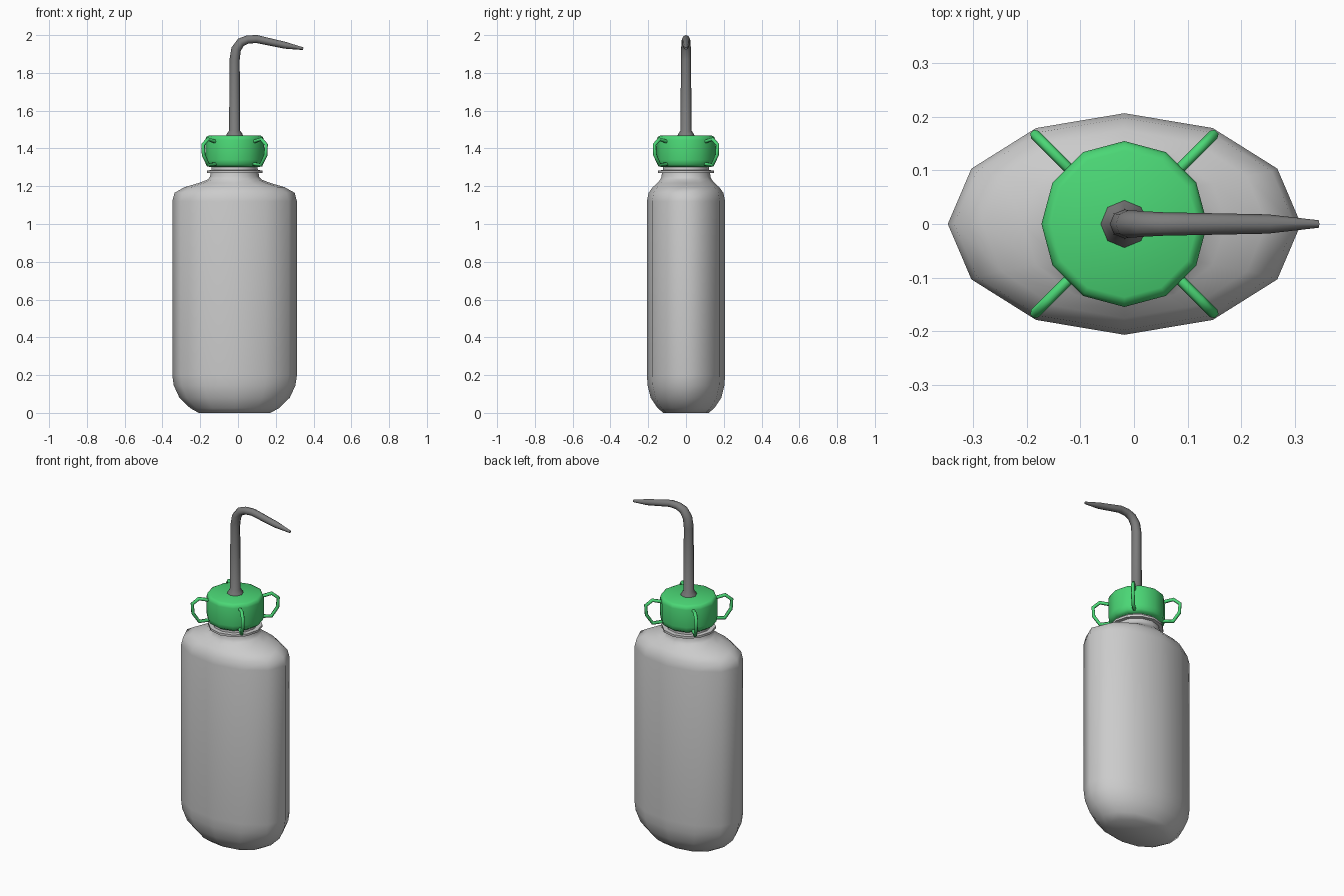
import bpy, bmesh
from math import sin, cos, pi, radians
from mathutils import Vector

if "Cube" in bpy.data.objects:
    bpy.data.objects.remove(bpy.data.objects["Cube"])

CX = -0.018  # bottle axis


def skin(name, rings, mat=None, angle=50):
    """Bridge equal-sized rings of points into a capped, smooth-shaded tube."""
    bm = bmesh.new()
    loops = [[bm.verts.new(p) for p in ring] for ring in rings]
    n = len(loops[0])
    for a, b in zip(loops, loops[1:]):
        for i in range(n):
            j = (i + 1) % n
            bm.faces.new((a[i], a[j], b[j], b[i]))
    bm.faces.new(loops[0][::-1])
    bm.faces.new(loops[-1])
    bmesh.ops.recalc_face_normals(bm, faces=bm.faces)
    mesh = bpy.data.meshes.new(name)
    bm.to_mesh(mesh)
    bm.free()
    obj = bpy.data.objects.new(name, mesh)
    bpy.context.collection.objects.link(obj)
    if mat:
        mesh.materials.append(mat)
    bpy.ops.object.select_all(action='DESELECT')
    obj.select_set(True)
    bpy.context.view_layer.objects.active = obj
    bpy.ops.object.shade_smooth_by_angle(angle=radians(angle))
    return obj


def oval_rings(profile, n=12):
    """Profile rows are (half width x, half depth y, z)."""
    return [[(CX + rx * cos(2 * pi * i / n), ry * sin(2 * pi * i / n), z)
             for i in range(n)] for rx, ry, z in profile]


def pipe_rings(path, heading=0.0, n=8):
    """Sweep a circle along (radial, z, radius) points in a vertical plane."""
    out = Vector((cos(heading), sin(heading), 0))
    side = Vector((-sin(heading), cos(heading), 0))
    pts = [Vector((CX, 0, z)) + out * r for r, z, _ in path]
    rings = []
    for k, p in enumerate(pts):
        before = (p - pts[k - 1]).normalized() if k else Vector()
        after = (pts[k + 1] - p).normalized() if k < len(pts) - 1 else Vector()
        up = (before + after).normalized().cross(side)
        rad = path[k][2]
        rings.append([p + rad * (side * cos(2 * pi * i / n) + up * sin(2 * pi * i / n))
                      for i in range(n)])
    return rings


green = bpy.data.materials.new("green_plastic")
green.diffuse_color = (0.07, 0.68, 0.18, 1)
green.use_nodes = True
green.node_tree.nodes["Principled BSDF"].inputs["Base Color"].default_value = green.diffuse_color
dark = bpy.data.materials.new("dark_grey_plastic")
dark.diffuse_color = (0.2, 0.2, 0.2, 1)
dark.use_nodes = True
dark.node_tree.nodes["Principled BSDF"].inputs["Base Color"].default_value = dark.diffuse_color

# Oval bottle blending into a round neck with a collar
skin("bottle", oval_rings([
    (0.19, 0.12, 0.0), (0.235, 0.15, 0.025), (0.292, 0.187, 0.08), (0.322, 0.203, 0.145),
    (0.33, 0.207, 0.20), (0.33, 0.207, 1.12), (0.318, 0.198, 1.165), (0.265, 0.176, 1.195),
    (0.19, 0.152, 1.217), (0.143, 0.136, 1.235), (0.13, 0.13, 1.25), (0.127, 0.127, 1.27),
    (0.147, 0.147, 1.271), (0.147, 0.147, 1.284), (0.123, 0.123, 1.285), (0.12, 0.12, 1.33)]))

# Screw cap
skin("cap", oval_rings([
    (0.135, 0.135, 1.303), (0.151, 0.151, 1.315), (0.155, 0.155, 1.34),
    (0.155, 0.155, 1.445), (0.15, 0.15, 1.461), (0.137, 0.137, 1.468)]), green)

# Four diagonal loops around the cap
for q in range(4):
    skin(f"cap_loop_{q + 1}", pipe_rings([
        (0.14, 1.435, 0.01), (0.20, 1.449, 0.01), (0.236, 1.42, 0.01),
        (0.232, 1.365, 0.01), (0.198, 1.313, 0.01), (0.14, 1.318, 0.01)],
        pi / 4 + q * pi / 2, 6), green, 65)

# Bent spout with flared base and tapered tip
skin("spout", pipe_rings([
    (0, 1.465, 0.045), (0, 1.476, 0.042), (0, 1.495, 0.029), (0, 1.87, 0.027),
    (0.008, 1.925, 0.026), (0.033, 1.962, 0.024), (0.07, 1.977, 0.022),
    (0.118, 1.979, 0.021), (0.268, 1.946, 0.018), (0.363, 1.928, 0.007)]), dark)
